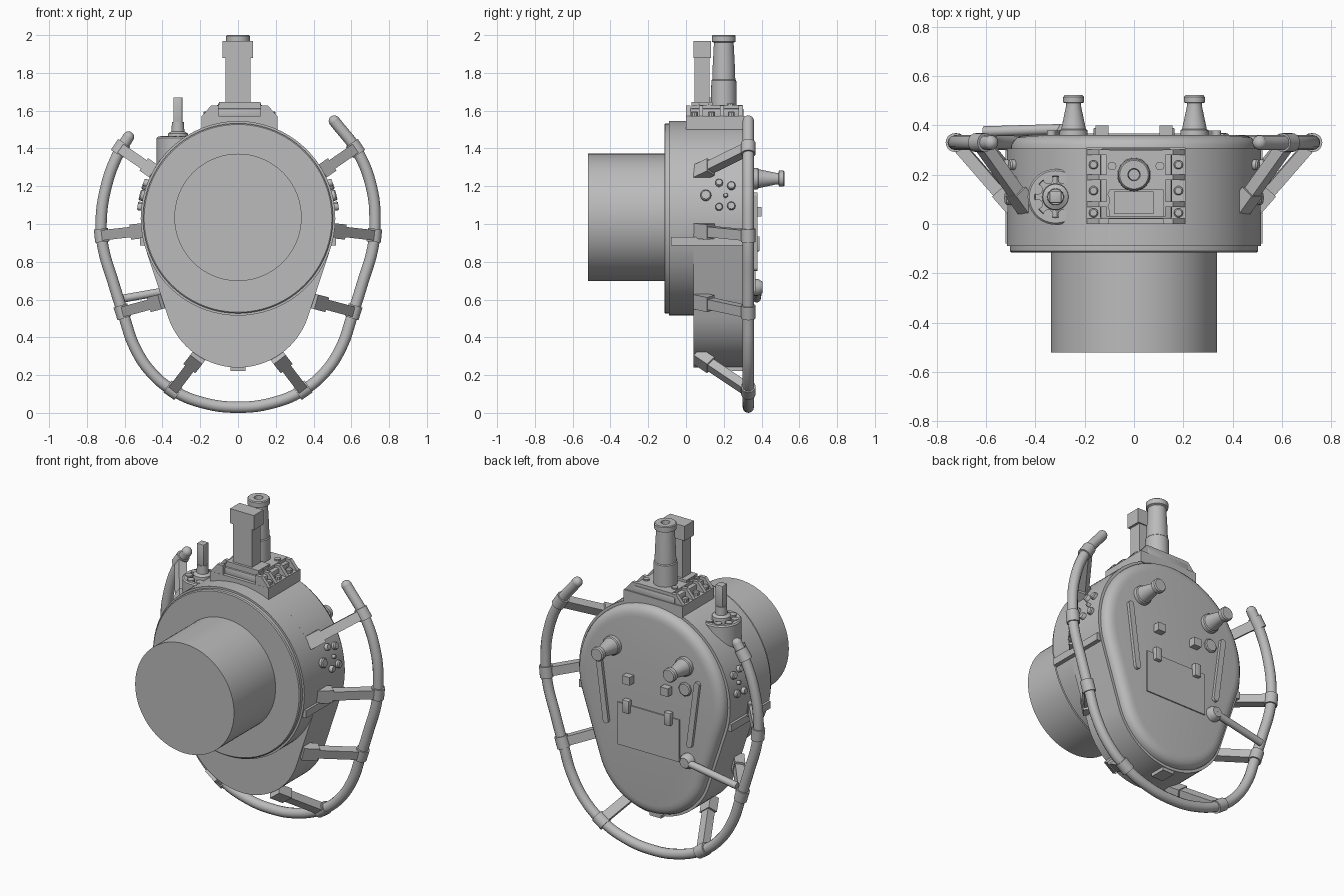
import bpy, bmesh, math
from mathutils import Vector, Matrix

if "Cube" in bpy.data.objects:
    bpy.data.objects.remove(bpy.data.objects["Cube"])

grey = bpy.data.materials.new("housing grey")
grey.diffuse_color = (0.5, 0.5, 0.5, 1)
grey.use_nodes = True
grey.node_tree.nodes["Principled BSDF"].inputs["Base Color"].default_value = grey.diffuse_color


def finish(name, bm):
    bmesh.ops.recalc_face_normals(bm, faces=bm.faces)
    me = bpy.data.meshes.new(name)
    bm.to_mesh(me)
    bm.free()
    ob = bpy.data.objects.new(name, me)
    bpy.context.collection.objects.link(ob)
    me.materials.append(grey)
    bpy.ops.object.select_all(action='DESELECT')
    ob.select_set(True)
    bpy.context.view_layer.objects.active = ob
    bpy.ops.object.shade_smooth_by_angle(angle=math.radians(35))
    return ob


def loft(name, rings):
    bm = bmesh.new()
    rows = [[bm.verts.new(p) for p in r] for r in rings]
    n = len(rows[0])
    for a, b in zip(rows, rows[1:]):
        for i in range(n):
            bm.faces.new((a[i], a[(i + 1) % n], b[(i + 1) % n], b[i]))
    bm.faces.new(rows[0])
    bm.faces.new(rows[-1])
    return finish(name, bm)


def turned(name, origin, axis, profile, n=32):
    """Stack of (distance along axis, radius) rings."""
    q = Vector(axis).normalized().to_track_quat('Z', 'Y')
    o = Vector(origin)
    return loft(name, [[o + q @ Vector((r * math.cos(2 * math.pi * i / n), r * math.sin(2 * math.pi * i / n), d))
                        for i in range(n)] for d, r in profile])


def rod(name, p, q, r, n=20):
    d = Vector(q) - Vector(p)
    return turned(name, p, d, [(0, r), (d.length, r)], n)


def box(name, x0, x1, y0, y1, z0, z1, bevel=0):
    bm = bmesh.new()
    m = Matrix.Translation(((x0 + x1) / 2, (y0 + y1) / 2, (z0 + z1) / 2)) @ Matrix.Diagonal((x1 - x0, y1 - y0, z1 - z0, 1))
    bmesh.ops.create_cube(bm, size=1, matrix=m)
    if bevel:
        bmesh.ops.bevel(bm, geom=bm.edges[:], offset=bevel, segments=2, affect='EDGES', profile=0.5)
    return finish(name, bm)


def beam(name, p, q, w, h):
    """Rectangular bar from p to q, w wide across the radial plane."""
    p, q = Vector(p), Vector(q)
    d = (q - p).normalized()
    side = d.cross(Vector((0, 1, 0))).normalized()
    up = side.cross(d)
    return loft(name, [[c + side * w / 2 * a + up * h / 2 * b for a, b in ((-1, -1), (1, -1), (1, 1), (-1, 1))]
                       for c in (p, q)])


def egg(y, inset):
    """Hull of a large upper circle and a smaller lower one."""
    t = math.asin(0.125 / 0.4)
    pts = []
    for zc, r, a0, a1, n in ((1.03, 0.515, -t, math.pi + t, 48), (0.63, 0.39, math.pi + t, 2 * math.pi - t, 32)):
        for i in range(n + 1):
            a = a0 + (a1 - a0) * i / n
            pts.append(((r - inset) * math.cos(a), y, zc + (r - inset) * math.sin(a)))
    return pts


# Housing: egg shaped shell, domed rear cover, front drum and barrel
loft("rear_housing", [egg(0.04, 0), egg(0.305, 0)])
loft("rear_cover", [egg(0.30, 0.016), egg(0.322, 0.018), egg(0.338, 0.026), egg(0.35, 0.04), egg(0.357, 0.058), egg(0.36, 0.08)])
turned("front_drum", (0, 0, 1.03), (0, 1, 0), [(-0.09, 0.515), (0.05, 0.515)], 96)
turned("front_flange", (0, 0, 1.03), (0, 1, 0), [(-0.115, 0.497), (-0.11, 0.503), (-0.085, 0.503)], 96)
turned("front_barrel", (0, 0, 1.035), (0, 1, 0), [(-0.52, 0.337), (-0.1, 0.337)], 72)
box("bottom_stub", -0.04, 0.04, 0.2, 0.3, 0.222, 0.27)

# Tubular guard around the rear
half = [(0.725, 1.0), (0.715, 0.88), (0.66, 0.69), (0.6, 0.5), (0.55, 0.355), (0.46, 0.215), (0.34, 0.117), (0.18, 0.052)]
left_top = [(-0.58, 1.46), (-0.635, 1.37), (-0.70, 1.19)]
right_top = [(0.71, 1.18), (0.635, 1.38), (0.51, 1.545)]
path = left_top + [(-x, z) for x, z in half] + [(0, 0.03)] + half[::-1] + right_top
cu = bpy.data.curves.new("guard_rail", 'CURVE')
cu.dimensions = '3D'
cu.bevel_depth = 0.03
cu.bevel_resolution = 4
cu.resolution_u = 8
cu.use_fill_caps = True
sp = cu.splines.new('BEZIER')
sp.bezier_points.add(len(path) - 1)
for bp, (x, z) in zip(sp.bezier_points, path):
    bp.co = (x, 0.33, z)
    bp.handle_left_type = bp.handle_right_type = 'AUTO'
rail = bpy.data.objects.new("guard_rail", cu)
bpy.context.collection.objects.link(rail)
tmp = bmesh.new()
tmp.from_mesh(rail.evaluated_get(bpy.context.evaluated_depsgraph_get()).to_mesh())
bpy.data.objects.remove(rail)
finish("guard_rail_tube", tmp)
for end in (path[0], path[-1]):
    bm = bmesh.new()
    bmesh.ops.create_uvsphere(bm, u_segments=16, v_segments=10, radius=0.03,
                              matrix=Matrix.Translation((end[0], 0.33, end[1])))
    finish("rail_end", bm)

# Struts, pads and clamps holding the guard: rail point, rail direction, body point
struts = [((0.622, 1.40), (-0.55, 0.83), (0.44, 1.275)), ((0.722, 0.94), (0.1, 1), (0.50, 0.965)),
          ((0.612, 0.535), (0.3, 0.95), (0.405, 0.59)), ((0.345, 0.12), (0.82, 0.57), (0.215, 0.29))]
for s in (1, -1):
    for (rx, rz), (dx, dz), (bx, bz) in struts:
        outer, inner = Vector((s * rx, 0.33, rz)), Vector((s * bx, 0.075, bz))
        d = Vector((s * dx, 0, dz)).normalized() * 0.035
        beam("strut", inner, outer.lerp(inner, 0.06), 0.055, 0.05)
        beam("strut_pad", inner.lerp(outer, -0.06), inner.lerp(outer, 0.22), 0.08, 0.06)
        rod("rail_clamp", outer - d, outer + d, 0.038)

# Rear brace from the cover to the guard
turned("brace_hub", (-0.27, 0.35, 0.665), (0, 1, 0), [(0, 0.045), (0.03, 0.045), (0.055, 0.03)], 20)
rod("brace_rod", (-0.27, 0.385, 0.665), (-0.61, 0.375, 0.605), 0.021)

# Rear cover fittings
for s in (1, -1):
    turned("rear_knob", (s * 0.245, 0.35, 1.24), (0, 1, 0),
           [(0, 0.058), (0.03, 0.056), (0.035, 0.05), (0.125, 0.031), (0.14, 0.031),
            (0.142, 0.042), (0.165, 0.042), (0.172, 0.036)], 28)
    box("rear_block", s * 0.13 - 0.026, s * 0.13 + 0.026, 0.35, 0.4, 1.04, 1.09)
    box("panel_hinge", s * 0.142 - 0.022, s * 0.142 + 0.022, 0.35, 0.39, 0.855, 0.935, 0.006)
    top, low = (s * 0.335, 0.36, 1.15), (s * 0.285, 0.36, 0.77)
    beam("rear_rib", top, low, 0.036, 0.036)
    for p in (top, low):
        turned("rib_end", p, (0, 1, 0), [(-0.018, 0.018), (0.018, 0.018)], 16)
box("rear_panel", -0.21, 0.21, 0.35, 0.367, 0.64, 0.9)
turned("rear_pad", (-0.25, 0.35, 1.10), (0, 1, 0), [(0, 0.042), (0.02, 0.042), (0.025, 0.036)], 8)

# Side bolt clusters set radially on the housing
for s in (1, -1):
    for y, z, r in ((0.105, 1.15, 0.029), (0.175, 1.215, 0.02), (0.24, 1.2, 0.022), (0.175, 1.09, 0.02), (0.24, 1.095, 0.022), (0.21, 1.15, 0.012)):
        dz = z - 1.03
        n = Vector((s * math.sqrt(0.515 ** 2 - dz ** 2), 0, dz))
        turned("side_bolt", Vector((0, y, 1.03)) + n * 0.97, n, [(0, r), (0.03, r), (0.036, r * 0.8)], 12)
    box("side_seam", min(s * 0.49, s * 0.52), max(s * 0.49, s * 0.52), -0.08, 0.3, 0.885, 0.93)

# Periscope mount with ribbed sides and bolts
cx = 0.008
box("mount_base", cx - 0.2, cx + 0.2, 0.0, 0.31, 1.5, 1.572)
box("mount_top", cx - 0.145, cx + 0.145, 0.02, 0.305, 1.56, 1.612, 0.008)
box("mount_plate", cx - 0.12, cx + 0.12, 0.03, 0.3, 1.6, 1.63)
for s in (1, -1):
    for y in (0.012, 0.08, 0.19, 0.29):
        prof = ((cx + s * 0.2, 1.57), (cx + s * 0.15, 1.628), (cx + s * 0.11, 1.628), (cx + s * 0.11, 1.57))
        loft("mount_rib", [[(x, yy, z) for x, z in prof] for yy in (y - 0.011, y + 0.011)])
    for y in (0.045, 0.135, 0.24):
        turned("mount_bolt", (cx + s * 0.172, y, 1.565), (0, 0, 1), [(0, 0.019), (0.026, 0.019), (0.031, 0.014)], 10)
    for y in (0.07, 0.12, 0.235):
        turned("plate_bolt", (cx + s * 0.097, y, 1.625), (0, 0, 1), [(0, 0.018), (0.014, 0.018)], 10)

# Box periscope with overhanging head, and round periscope behind it
box("box_periscope", -0.065, 0.065, 0.045, 0.125, 1.6, 1.965)
box("box_periscope_head", -0.082, 0.08, 0.04, 0.132, 1.88, 1.97)
box("box_periscope_foot", -0.1, 0.12, 0.03, 0.14, 1.62, 1.645)
turned("round_periscope", (0, 0.2, 0), (0, 0, 1),
       [(1.6, 0.068), (1.76, 0.066), (1.765, 0.061), (1.83, 0.059), (1.96, 0.052), (1.965, 0.063),
        (1.995, 0.063), (2.0, 0.058), (2.0, 0.025), (1.96, 0.022)], 32)

# Upper side turret: drum, spoked ring, hub and stem
tx, ty = -0.318, 0.11
turned("turret_drum", (tx, ty, 0), (0, 0, 1), [(1.3, 0.113), (1.455, 0.113), (1.462, 0.106), (1.462, 0.085), (1.44, 0.082)], 36)
for k in range(8):
    a = k * math.pi / 4 + math.pi / 8
    c, sn = math.cos(a), math.sin(a)
    turned("turret_stud", (tx + 0.078 * c, ty + 0.078 * sn, 1.43), (0, 0, 1), [(0, 0.021), (0.036, 0.021)], 10)
turned("turret_hub", (tx, ty, 0), (0, 0, 1), [(1.43, 0.055), (1.48, 0.052), (1.49, 0.034), (1.54, 0.032)], 24)
box("turret_stem", tx - 0.024, tx + 0.024, ty - 0.024, ty + 0.024, 1.52, 1.67, 0.004)
